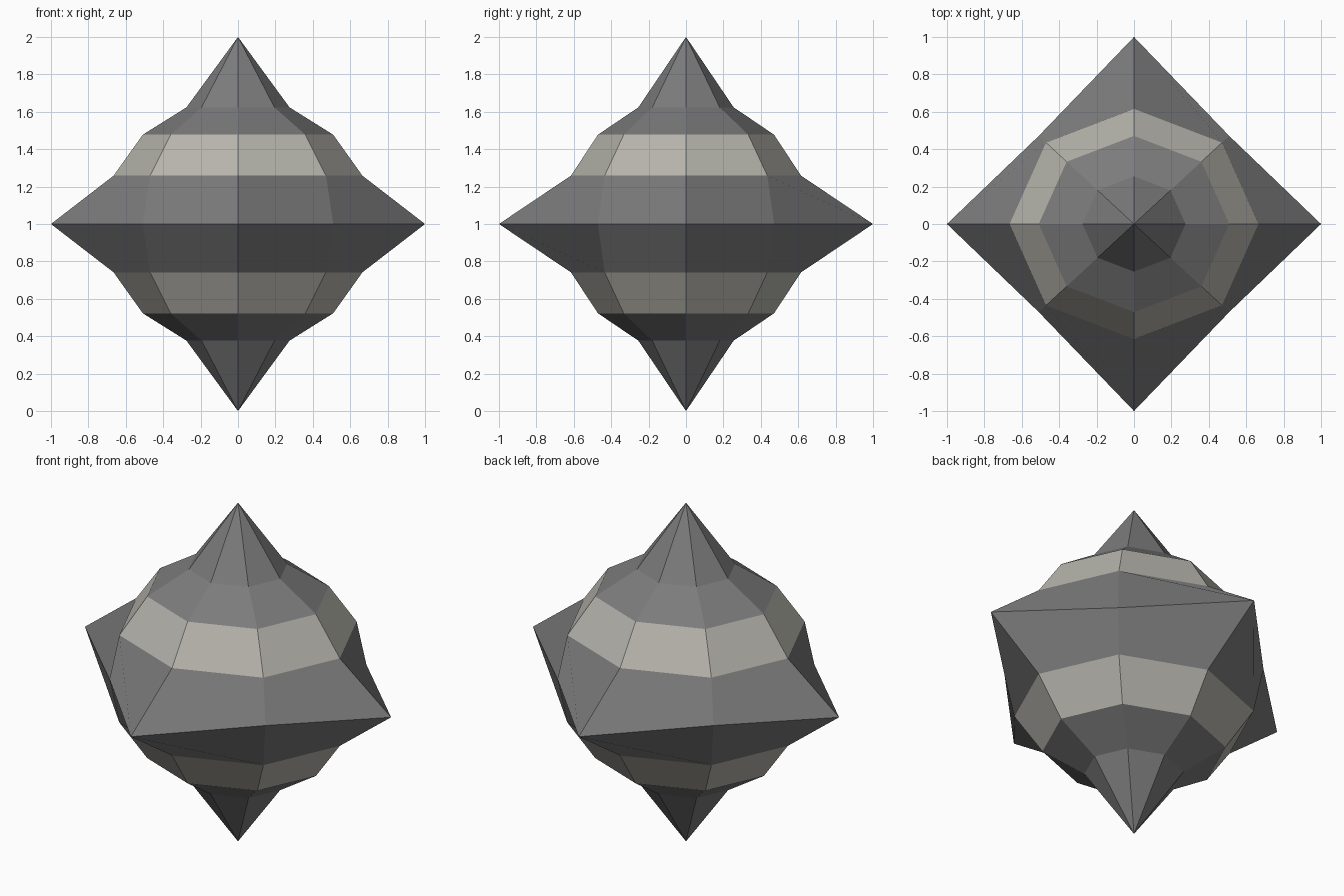
import bpy, bmesh, math

if "Cube" in bpy.data.objects:
    bpy.data.objects.remove(bpy.data.objects["Cube"])

RX, RY, RZ = 0.72, 0.666, 0.675   # radii of the round core
SIDES, RINGS, TIP = 8, 8, 1.0     # tip = reach of the six spikes


def material(name, color):
    m = bpy.data.materials.new(name)
    m.diffuse_color = (*color, 1)
    m.use_nodes = True
    m.node_tree.nodes["Principled BSDF"].inputs["Base Color"].default_value = m.diffuse_color
    return m


bm = bmesh.new()

# Rings of the core; the four axis points on the equator are pulled into spikes
rings = []
for r in range(1, RINGS):
    lat = math.pi / 2 - math.pi * r / RINGS
    ring = []
    for s in range(SIDES):
        a = 2 * math.pi * s / SIDES
        spike = r == RINGS // 2 and s % 2 == 0
        rx, ry = (TIP, TIP) if spike else (RX * math.cos(lat), RY * math.cos(lat))
        ring.append(bm.verts.new((rx * math.cos(a), ry * math.sin(a),
                                  1 + RZ * math.sin(lat))))
    rings.append(ring)

# Top and bottom spikes
top = bm.verts.new((0, 0, 1 + TIP))
bottom = bm.verts.new((0, 0, 1 - TIP))
for s in range(SIDES):
    n = (s + 1) % SIDES
    bm.faces.new((top, rings[0][s], rings[0][n]))
    bm.faces.new((bottom, rings[-1][n], rings[-1][s]))
    for up, low in zip(rings, rings[1:]):
        bm.faces.new((up[s], low[s], low[n], up[n]))

# Pale bands above and below the equator
for f in bm.faces:
    h = abs(f.calc_center_median().z - 1)
    f.material_index = 1 if 0.3 < h < 0.45 else 0
    f.smooth = False

mesh = bpy.data.meshes.new("spiked_ball")
bm.to_mesh(mesh)
bm.free()
mesh.materials.append(material("dark grey", (0.2, 0.2, 0.2)))
mesh.materials.append(material("pale warm grey", (0.47, 0.46, 0.415)))
bpy.context.collection.objects.link(bpy.data.objects.new("spiked_ball", mesh))
